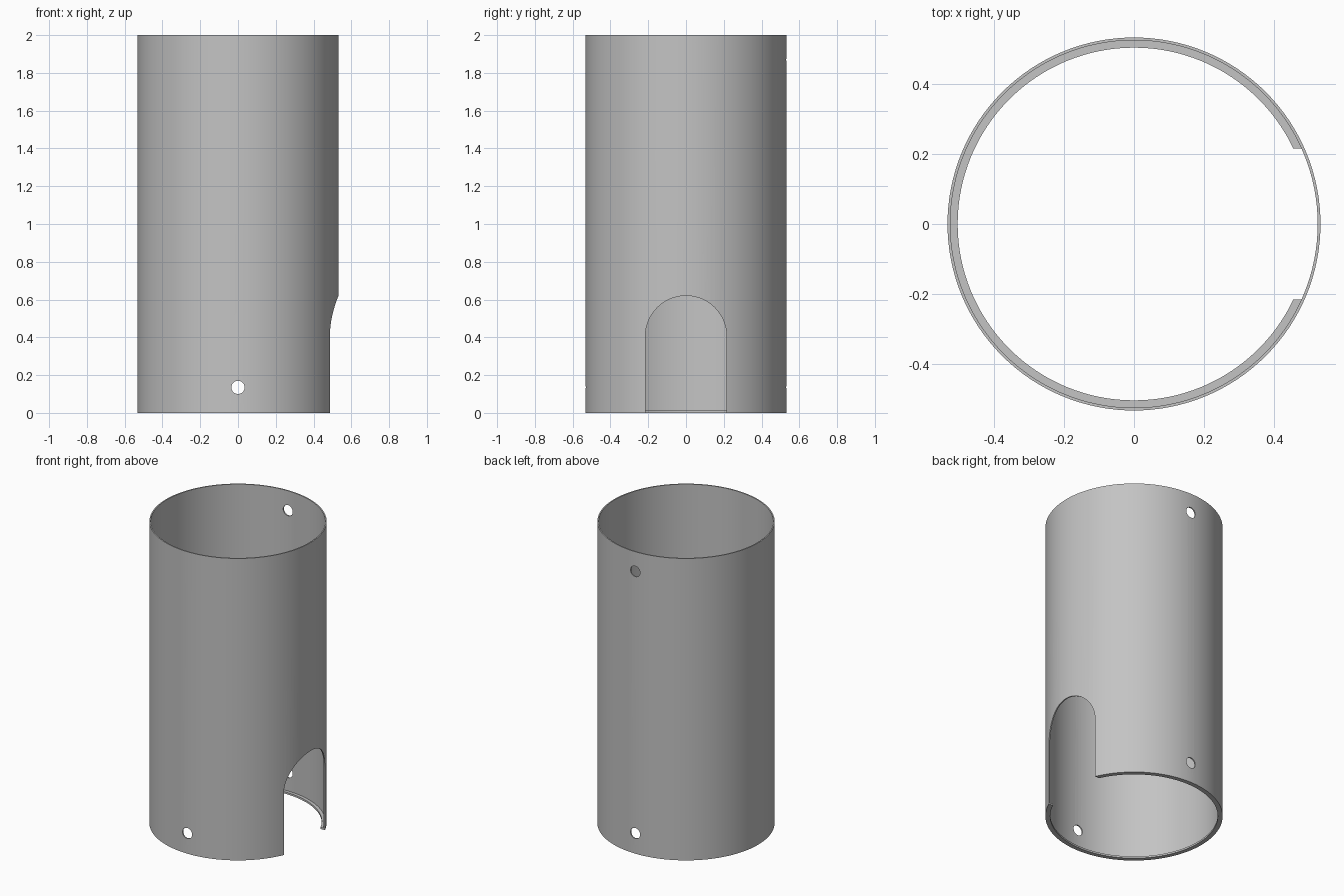
import bpy, bmesh, math
from mathutils import Vector

cube = bpy.data.objects.get("Cube")
if cube:
    bpy.data.objects.remove(cube, do_unlink=True)

OUTER, INNER, LIP = 0.532, 0.524, 0.503
HEIGHT, LIP_HEIGHT = 2.0, 0.012
DOOR_HALF, DOOR_SPRING = 0.215, 0.405

grey = bpy.data.materials.new("plain grey")
grey.use_nodes = True
colour = (0.55, 0.55, 0.55, 1)
grey.diffuse_color = colour
grey.node_tree.nodes["Principled BSDF"].inputs["Base Color"].default_value = colour


def make_object(name, bm):
    bmesh.ops.recalc_face_normals(bm, faces=bm.faces)
    mesh = bpy.data.meshes.new(name)
    bm.to_mesh(mesh)
    bm.free()
    mesh.materials.append(grey)
    obj = bpy.data.objects.new(name, mesh)
    bpy.context.collection.objects.link(obj)
    return obj


def lathe(name, profile, sides=128):
    """Revolve a closed (radius, z) profile about the z axis."""
    bm = bmesh.new()
    rings = []
    for i in range(sides):
        a = math.tau * i / sides
        rings.append([bm.verts.new((r * math.cos(a), r * math.sin(a), z))
                      for r, z in profile])
    n = len(profile)
    for i in range(sides):
        a, b = rings[i], rings[(i + 1) % sides]
        for j in range(n):
            k = (j + 1) % n
            bm.faces.new((a[j], b[j], b[k], a[k]))
    return make_object(name, bm)


def prism(name, outline, sweep):
    """Extrude a closed outline along a vector."""
    bm = bmesh.new()
    face = bm.faces.new([bm.verts.new(p) for p in outline])
    new = bmesh.ops.extrude_face_region(bm, geom=[face], use_keep_orig=True)["geom"]
    bmesh.ops.translate(bm, vec=Vector(sweep),
                        verts=[g for g in new if isinstance(g, bmesh.types.BMVert)])
    obj = make_object(name, bm)
    obj.hide_render = True
    return obj


def round_cutter(name, z, start, length, radius=0.035, sides=32):
    ring = [(radius * math.cos(math.tau * i / sides), start,
             z + radius * math.sin(math.tau * i / sides)) for i in range(sides)]
    return prism(name, ring, (0, length, 0))


# Thin tube with an inward lip around its foot
tube = lathe("tube_shell", [(OUTER, 0), (OUTER, HEIGHT), (INNER, HEIGHT),
                            (INNER, LIP_HEIGHT), (LIP, LIP_HEIGHT), (LIP, 0)])

# Arched doorway on the left side, open at the bottom
arch = [(0.2, DOOR_HALF * math.cos(math.pi * i / 40),
         DOOR_SPRING + DOOR_HALF * math.sin(math.pi * i / 40)) for i in range(41)]
arch += [(0.2, -DOOR_HALF, -0.1), (0.2, DOOR_HALF, -0.1)]

cutters = [
    prism("doorway_cutter", arch, (0.6, 0, 0)),
    # Lower hole runs front to back; upper hole is in the back wall only
    round_cutter("lower_hole_cutter", 0.135, -0.8, 1.6),
    round_cutter("upper_hole_cutter", 1.87, 0.2, 0.6),
]

bpy.ops.object.select_all(action="DESELECT")
bpy.context.view_layer.objects.active = tube
tube.select_set(True)
for cutter in cutters:
    mod = tube.modifiers.new(cutter.name, "BOOLEAN")
    mod.operation, mod.solver, mod.object = "DIFFERENCE", "EXACT", cutter
    bpy.ops.object.modifier_apply(modifier=mod.name)
    bpy.data.objects.remove(cutter, do_unlink=True)

bpy.ops.object.shade_smooth_by_angle(angle=math.radians(30))
